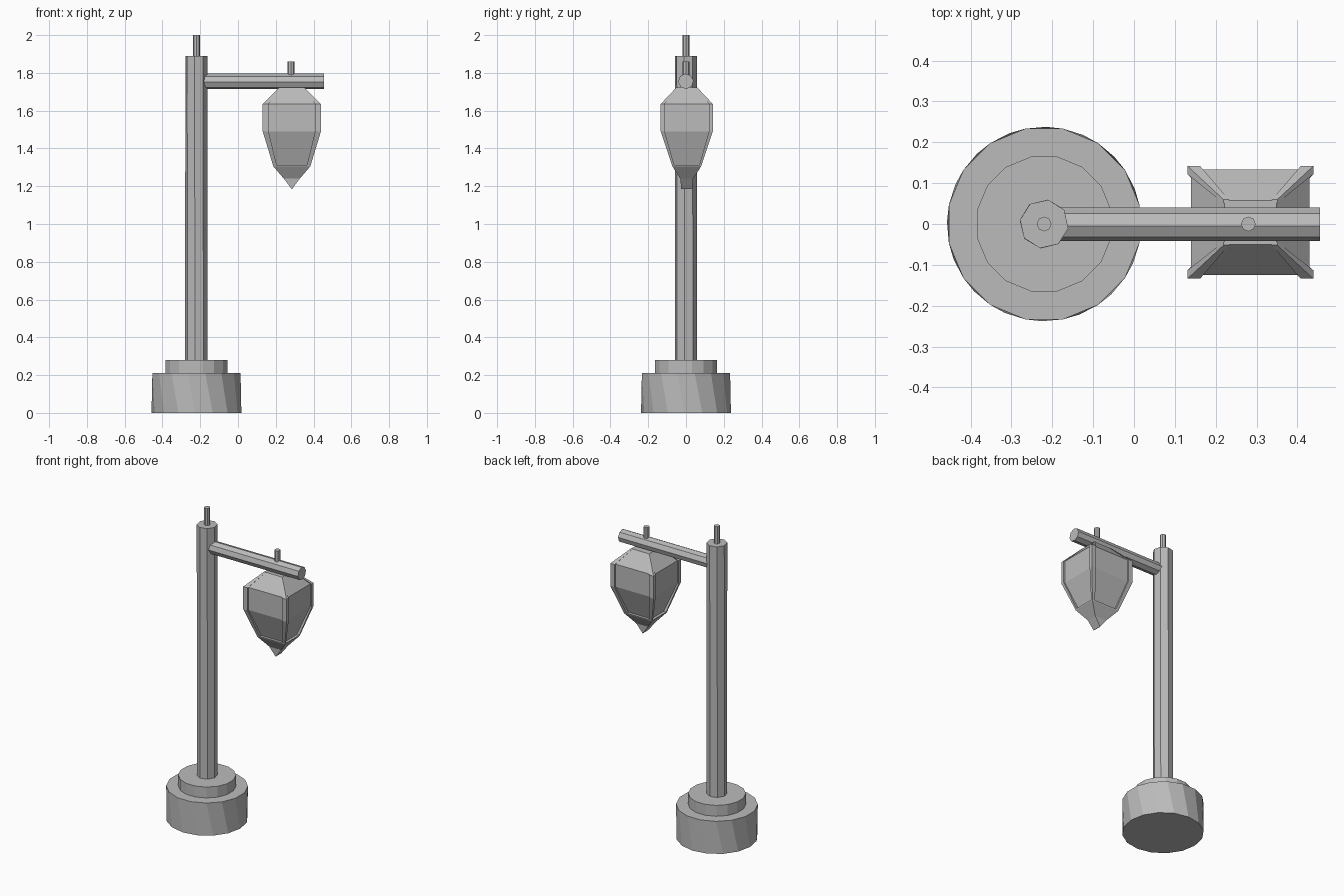
import bpy, bmesh, math
from mathutils import Matrix, Vector

cube = bpy.data.objects.get("Cube")
if cube:
    bpy.data.objects.remove(cube)

grey = bpy.data.materials.new("grey metal")
grey.use_nodes = True
colour = (0.5, 0.5, 0.5, 1)
grey.diffuse_color = colour
grey.node_tree.nodes["Principled BSDF"].inputs["Base Color"].default_value = colour


def loft(name, rings, matrix=Matrix()):
    """Skin a stack of equal-length rings and cap both ends."""
    bm = bmesh.new()
    loops = [[bm.verts.new(matrix @ Vector(p)) for p in ring] for ring in rings]
    n = len(loops[0])
    for low, high in zip(loops, loops[1:]):
        for i in range(n):
            j = (i + 1) % n
            bm.faces.new((low[i], low[j], high[j], high[i]))
    bm.faces.new(loops[0][::-1])
    bm.faces.new(loops[-1])
    bmesh.ops.remove_doubles(bm, verts=bm.verts, dist=0.0002)
    bmesh.ops.recalc_face_normals(bm, faces=bm.faces)
    mesh = bpy.data.meshes.new(name)
    bm.to_mesh(mesh)
    bm.free()
    mesh.materials.append(grey)
    obj = bpy.data.objects.new(name, mesh)
    bpy.context.scene.collection.objects.link(obj)
    return obj


def prism(name, sides, radius, z0, z1, turn=0, twist=0, matrix=Matrix()):
    """Regular prism; twist turns its lower end, in degrees."""
    def ring(z, angle):
        angles = [math.radians(angle + 360 * i / sides) for i in range(sides)]
        return [(radius * math.cos(a), radius * math.sin(a), z) for a in angles]
    return loft(name, [ring(z0, turn + twist), ring(z1, turn)], matrix)


# Post on a stepped round base
post_at = Matrix.Translation((-0.22, 0, 0))
prism("base", 16, 0.238, 0, 0.21, 11.25, 10, post_at)
prism("base_step", 16, 0.168, 0.21, 0.28, 11.25, 0, post_at)
prism("post", 8, 0.06, 0.28, 1.89, -10, 3, post_at)
prism("post_pin", 8, 0.018, 1.89, 2.0, 0, 0, post_at)

# Arm lying along x
arm_at = Matrix.Translation((0, -0.001, 1.755)) @ Matrix.Rotation(math.pi / 2, 4, 'Y')
prism("arm", 8, 0.041, -0.185, 0.455, 5, 0, arm_at)
prism("arm_pin", 8, 0.018, 1.78, 1.86, 0, 0, Matrix.Translation((0.28, 0, 0)))


# Lantern: each ring has raised corner ribs with sunken panels between them
def lantern_ring(z, hx, hy, sink):
    wx, wy = hx * 0.2, hy * 0.15
    points = []
    for sx, sy in ((1, 1), (-1, 1), (-1, -1), (1, -1)):
        corner = [(hx - sink, hy - wy), (hx, hy - wy), (hx, hy),
                  (hx - wx, hy), (hx - wx, hy - sink)]
        if sx * sy < 0:
            corner.reverse()
        points += [(sx * x, sy * y, z) for x, y in corner]
    return points


profile = [(1.185, 0.001, 0.029, 0), (1.24, 0.042, 0.034, 0),
           (1.305, 0.098, 0.076, 0), (1.312, 0.1, 0.078, 0),
           (1.312, 0.1, 0.078, 0.017), (1.49, 0.154, 0.138, 0.009),
           (1.635, 0.154, 0.138, 0.009), (1.722, 0.066, 0.056, 0.002)]
loft("lantern", [lantern_ring(*p) for p in profile],
     Matrix.Translation((0.285, 0.004, 0)))
